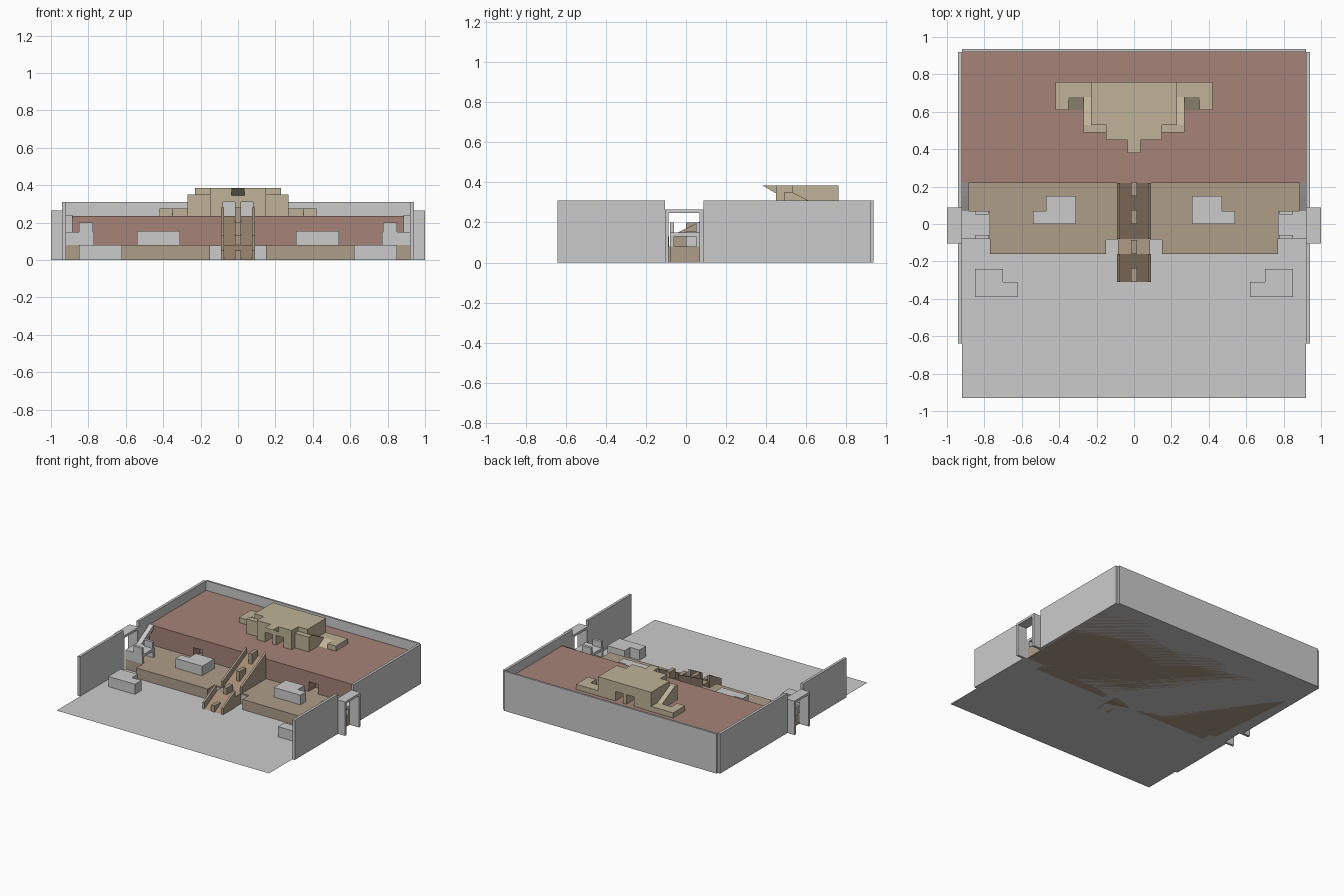
import bpy

if "Cube" in bpy.data.objects:
    bpy.data.objects.remove(bpy.data.objects["Cube"])


def material(name, rgb):
    m = bpy.data.materials.new(name)
    m.diffuse_color = (*rgb, 1)
    m.use_nodes = True
    m.node_tree.nodes["Principled BSDF"].inputs["Base Color"].default_value = m.diffuse_color
    return m


TAN = material("tan", (0.42, 0.34, 0.25))
RED = material("clay_red", (0.38, 0.23, 0.19))
SAND = material("sand", (0.52, 0.45, 0.32))
WOOD = material("brown", (0.36, 0.26, 0.18))


def mesh(name, verts, faces, mat=None):
    me = bpy.data.meshes.new(name)
    me.from_pydata(verts, [], faces)
    me.update()
    ob = bpy.data.objects.new(name, me)
    bpy.context.collection.objects.link(ob)
    if mat:
        me.materials.append(mat)
    return ob


def extrude(name, pts, lo, hi, axis="z", mat=None):
    """Extrude a flat outline along z (outline in x,y) or x (outline in y,z)."""
    area = sum(a[0] * b[1] - b[0] * a[1] for a, b in zip(pts, pts[1:] + pts[:1]))
    if area < 0:
        pts = pts[::-1]
    if lo > hi:
        lo, hi = hi, lo
    n = len(pts)
    put = (lambda p, h: (p[0], p[1], h)) if axis == "z" else (lambda p, h: (h, p[0], p[1]))
    verts = [put(p, lo) for p in pts] + [put(p, hi) for p in pts]
    faces = [tuple(range(n))[::-1], tuple(range(n, 2 * n))]
    faces += [(i, (i + 1) % n, n + (i + 1) % n, n + i) for i in range(n)]
    return mesh(name, verts, faces, mat)


def box(name, x0, x1, y0, y1, z0, z1, mat=None):
    x0, x1 = sorted((x0, x1))
    return extrude(name, [(x0, y0), (x1, y0), (x1, y1), (x0, y1)], z0, z1, "z", mat)


def mirrored(half):
    """Complete a right-half outline with its left half."""
    return half + [(-x, y) for x, y in half[::-1]]


# Ground sheet and back wall
mesh("ground", [(-.92, -.93, 0), (.92, -.93, 0), (.92, .93, 0), (-.92, .93, 0)], [(0, 1, 2, 3)])
box("back_wall", -.92, .92, .92, .935, 0, .31)

# Lower terrace with stair-side notches and cut corners
extrude("lower_terrace", mirrored([
    (.085, -.16), (.085, -.08), (.15, -.08), (.15, -.16), (.77, -.16), (.77, -.08),
    (.92, -.08), (.92, .92)]), 0, .08, "z", TAN)

# Upper terrace: lower layer has two alcoves
extrude("upper_terrace_base", mirrored([
    (.46, .22), (.46, .30), (.54, .30), (.54, .22), (.92, .22), (.92, .92)]), .08, .155, "z", RED)
box("upper_terrace", -.92, .92, .22, .92, .155, .235, RED)

# Central stairway: ramps, crates and sloped parapets
extrude("lower_ramp", [(-.31, 0), (-.16, 0), (-.16, .08)], -.085, .085, "x", WOOD)
extrude("upper_ramp", [(-.08, .08), (.22, .08), (.22, .235)], -.085, .085, "x", WOOD)
for y, z in ((-.31, 0), (-.16, .08), (0, .10), (.15, .18)):
    box("stair_crate", -.015, .015, y, y + .075, z, z + (.1 if z > .15 or z == .1 else .05), TAN)

for s in (-1, 1):
    extrude("lower_parapet", [(-.31, 0), (-.16, 0), (-.16, .13), (-.31, .05)], s * .075, s * .09, "x", TAN)
    extrude("upper_parapet", [(-.08, .08), (.22, .08), (.22, .28), (-.08, .13)], s * .075, s * .09, "x", TAN)
    box("notch_panel", s * .085, s * .15, -.085, -.078, 0, .075)

    # Side walls, broken at the gate
    box("side_wall_front", s * .92, s * .94, -.64, -.105, 0, .31)
    box("side_wall_back", s * .92, s * .94, .088, .92, 0, .31)

    # Projecting gate portal
    box("gate_post", s * .92, s, -.105, -.088, 0, .265)
    box("gate_post", s * .92, s, .068, .088, 0, .265)
    box("gate_lintel", s * .92, s, -.088, .068, .247, .265)

    # Inner gate platform with parapets and sloped link to the upper terrace
    box("platform_leg", s * .77, s * .92, -.08, -.06, .08, .15)
    box("platform_leg", s * .77, s * .92, .05, .07, .08, .15)
    box("platform_deck", s * .77, s * .92, -.06, .05, .13, .15)
    box("platform_parapet", s * .775, s * .85, -.08, -.06, .15, .20)
    box("platform_parapet", s * .775, s * .85, .05, .07, .15, .20)
    extrude("sloped_link", [(.07, .12), (.07, .15), (.15, .20), (.22, .24), (.22, .205)],
            s * .885, s * .92, "x")

    # L-shaped cover blocks
    extrude("front_cover_block", [(s * x, y) for x, y in (
        (.85, -.24), (.70, -.24), (.70, -.31), (.62, -.31), (.62, -.39), (.85, -.39))], 0, .08)
    extrude("middle_cover_block", [(s * x, y) for x, y in (
        (.54, 0), (.31, 0), (.31, .15), (.47, .15), (.47, .07), (.54, .07))], .08, .155)

    # Temple sides: walls beside the passages, sloping flank, wing and its ramp
    extrude("temple_wall", [(s * x, y) for x, y in (
        (.08, .45), (.15, .45), (.15, .49), (.23, .49), (.23, .76), (.08, .76))], .235, .31, "z", SAND)
    extrude("temple_flank", [(.49, .235), (.76, .235), (.76, .275), (.68, .275), (.53, .35), (.49, .35)],
            s * .23, s * .27, "x", SAND)
    extrude("temple_wing", [(s * x, y) for x, y in (
        (.27, .68), (.35, .68), (.35, .61), (.42, .61), (.42, .76), (.27, .76))], .235, .275, "z", SAND)
    extrude("wing_ramp", [(.61, .235), (.68, .235), (.68, .275)], s * .27, s * .35, "x", SAND)

# Temple centre: pier between passages, upper storey, roof and front beak
box("temple_pier", -.015, .015, .45, .76, .235, .31, SAND)
extrude("temple_upper", mirrored([(.15, .45), (.15, .49), (.23, .49), (.23, .76)]), .31, .35, "z", SAND)
extrude("temple_roof", mirrored([(.15, .45), (.15, .53), (.23, .53), (.23, .76)]), .35, .385, "z", SAND)
extrude("roof_beak", [(.38, .385), (.45, .345), (.45, .385)], -.035, .035, "x", SAND)
